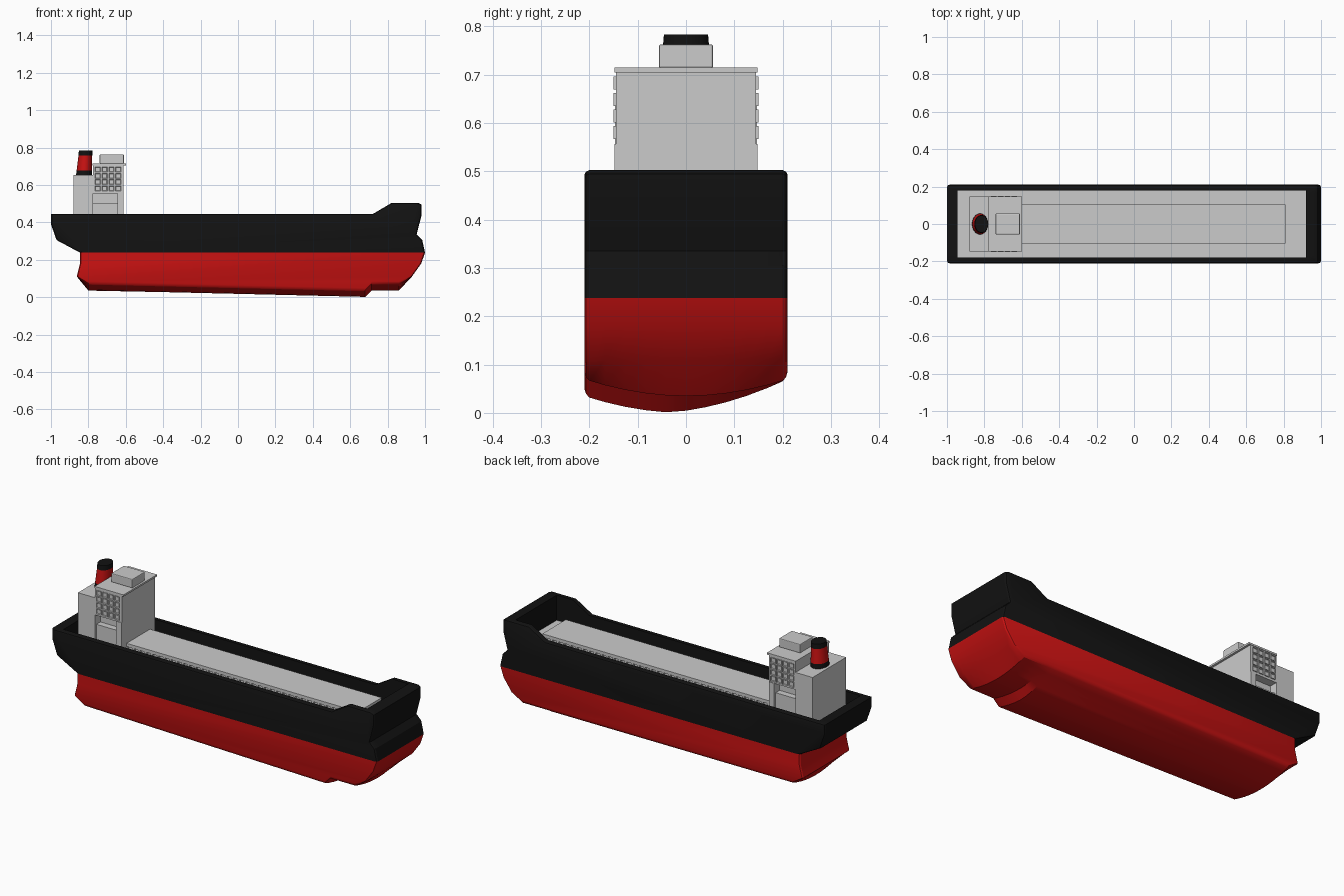
import bpy, bmesh
from math import cos, sin, pi

if "Cube" in bpy.data.objects:
    bpy.data.objects.remove(bpy.data.objects["Cube"])


def material(name, rgb):
    m = bpy.data.materials.new(name)
    m.diffuse_color = (*rgb, 1)
    m.use_nodes = True
    m.node_tree.nodes["Principled BSDF"].inputs["Base Color"].default_value = m.diffuse_color
    return m


BLACK = material("black_paint", (0.006, 0.006, 0.006))
RED = material("red_paint", (0.6, 0.006, 0.006))


def make(name, bm, mat=None, smooth=None):
    bmesh.ops.recalc_face_normals(bm, faces=bm.faces)
    me = bpy.data.meshes.new(name)
    bm.to_mesh(me)
    bm.free()
    ob = bpy.data.objects.new(name, me)
    bpy.context.collection.objects.link(ob)
    if mat:
        me.materials.append(mat)
    if smooth:
        bpy.ops.object.select_all(action='DESELECT')
        ob.select_set(True)
        bpy.context.view_layer.objects.active = ob
        bpy.ops.object.shade_smooth_by_angle(angle=smooth)
    return ob


def add_box(bm, x0, x1, y0, y1, z0, z1):
    vs = bmesh.ops.create_cube(bm, size=1)["verts"]
    for v in vs:
        v.co.x = x1 if v.co.x > 0 else x0
        v.co.y = y1 if v.co.y > 0 else y0
        v.co.z = z1 if v.co.z > 0 else z0
    return vs


def box(name, *dims, mat=None):
    bm = bmesh.new()
    add_box(bm, *dims)
    return make(name, bm, mat)


def loft(name, profile, shape, mat, smooth=None):
    """Sweep a side profile across the beam, reshaping it at each slice."""
    slices = [(-1, .014), (-.985, .005), (-.95, 0)]
    slices += [(i / 10, 0) for i in range(-8, 9, 2)]
    slices += [(.95, 0), (.985, .005), (1, .014)]
    bm = bmesh.new()
    rings = [[bm.verts.new(shape(x, z, s, inset)) for x, z in profile]
             for s, inset in slices]
    n = len(profile)
    for a, b in zip(rings, rings[1:]):
        for i in range(n):
            bm.faces.new((a[i], a[(i + 1) % n], b[(i + 1) % n], b[i]))
    bm.faces.new(rings[0])
    bm.faces.new(rings[-1])
    return make(name, bm, mat, smooth)


WATERLINE = .238
HALF = .21


def round_end(x, inset):
    return x - inset if x > .9 else x + inset if x < -.8 else x


def lower_shape(x, z, s, inset):
    # bottom is cambered, with a lopsided keel dropping towards the bow
    if z < .05:
        z += .035 * s * s + inset
        if x == .68:
            z -= .035 * min(1, .87 * (1 - s))
    return round_end(x, inset), s * HALF, z


def upper_shape(x, z, s, inset):
    if z > .43:
        z -= inset * .7
    return round_end(x, inset), s * HALF, z


# hull: red underwater body and black topsides
loft("lower_hull", [(-.845, WATERLINE), (-.845, .18), (-.862, .11), (-.80, .035),
                    (.68, .035), (.715, .035), (.86, .035), (.93, .11),
                    (.98, .18), (1.0, WATERLINE)], lower_shape, RED, .5)
hull = loft("upper_hull", [(-.845, WATERLINE), (1.0, WATERLINE), (.985, .305), (.955, .335),
                           (.982, .44), (.982, .495), (.965, .503), (.82, .503), (.72, .444),
                           (-1.0, .444), (-1.0, .39), (-.97, .305)],
            upper_shape, BLACK, .5)

# hollow out the deck well inside the bulwark
cutter = box("deck_cutter", -.945, .92, -.18, .18, .358, .7)
cutter.hide_render = True
mod = hull.modifiers.new("well", 'BOOLEAN')
mod.object = cutter
mod.operation = 'DIFFERENCE'
bpy.context.view_layer.objects.active = hull
bpy.ops.object.modifier_apply(modifier="well")
bpy.data.objects.remove(cutter)
box("deck", -.9445, .9195, -.1795, .1795, .352, .364)

# cargo hatch: cover, coaming and side ribs
box("hatch_cover", -.62, .81, -.103, .103, .408, .426)
box("hatch_coaming", -.62, .80, -.088, .088, .36, .41)
bm = bmesh.new()
for i in range(36):
    x = -.58 + i * .038
    for side in (-1, 1):
        ys = sorted((side * .085, side * .101))
        add_box(bm, x, x + .012, *ys, .36, .41)
make("hatch_ribs", bm)

# deckhouse
box("funnel_house", -.88, -.775, -.147, .147, .36, .652)
box("deckhouse_upper", -.775, -.612, -.145, .145, .555, .705)
box("deckhouse_front", -.645, -.612, -.148, .148, .36, .557)
box("deckhouse_core", -.776, -.644, -.10, .10, .36, .556)
box("deckhouse_balcony", -.776, -.644, -.135, .135, .36, .50)
box("deckhouse_roof", -.777, -.60, -.148, .148, .705, .715)

# wheelhouse on the roof
wheel = box("wheelhouse", -.74, -.61, -.056, .056, .714, .763)
bev = wheel.modifiers.new("soft_edges", 'BEVEL')
bev.width = .004
bev.segments = 2

# framed windows on both sides of the deckhouse
bm = bmesh.new()
for side in (-1, 1):
    for col in range(4):
        for row in range(4):
            x, z = -.765 + col * .037, .567 + row * .034
            ys = sorted((side * .143, side * .150))
            vs = add_box(bm, x, x + .029, *ys, z, z + .027)
            outer = [f for f in {f for v in vs for f in v.link_faces}
                     if all(abs(v.co.y) > .149 for v in f.verts)]
            bmesh.ops.inset_region(bm, faces=outer, thickness=.004)
            for v in outer[0].verts:
                v.co.y = side * .146
make("windows", bm)


# funnel: tapered elliptical bands
def band(name, z0, z1, mat, grow=0):
    bm = bmesh.new()
    rings = []
    for z in (z0, z1):
        t = (z - .65) / .13
        rx, ry, cx = .043 - .008 * t + grow, .056 - .011 * t + grow, -.823 + .008 * t
        rings.append([bm.verts.new((cx + rx * cos(a * pi / 16), ry * sin(a * pi / 16), z))
                      for a in range(32)])
    for i in range(32):
        j = (i + 1) % 32
        bm.faces.new((rings[0][i], rings[0][j], rings[1][j], rings[1][i]))
    for r in rings:
        bm.faces.new(r)
    make(name, bm, mat, .6)


band("funnel_base", .65, .677, BLACK)
band("funnel_body", .677, .757, RED)
band("funnel_cap", .757, .783, BLACK, .001)
